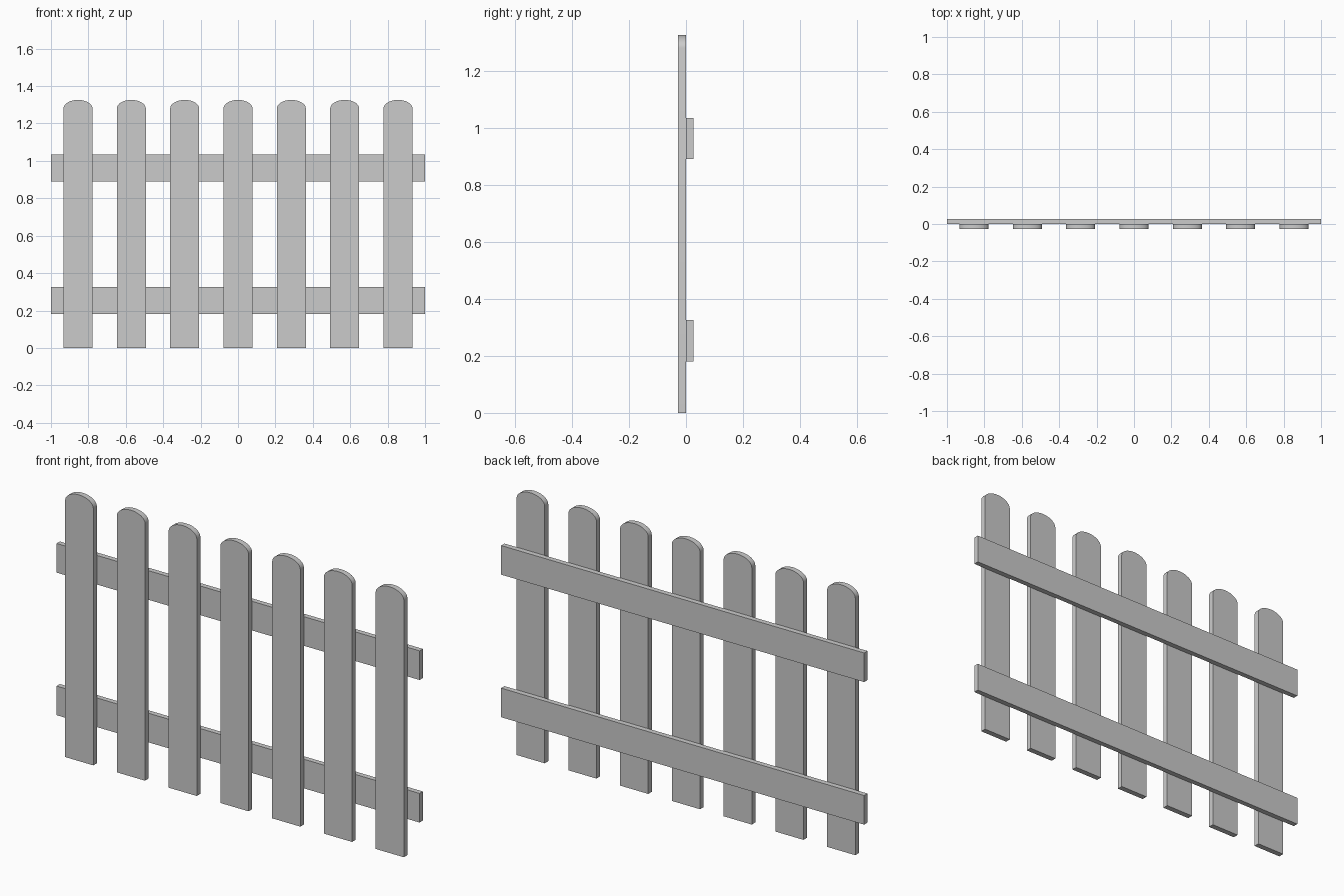
import bpy, bmesh, math

if "Cube" in bpy.data.objects:
    bpy.data.objects.remove(bpy.data.objects["Cube"])

Y_FRONT, Y_JOIN, Y_BACK = -0.0275, 0.0005, 0.0265


def extrude_profile(name, profile, y0, y1):
    """Solid made from an x-z outline, running from y0 to y1."""
    bm = bmesh.new()
    face = bm.faces.new([bm.verts.new((x, y0, z)) for x, z in profile])
    ext = bmesh.ops.extrude_face_region(bm, geom=[face])
    moved = [v for v in ext["geom"] if isinstance(v, bmesh.types.BMVert)]
    bmesh.ops.translate(bm, verts=moved, vec=(0, y1 - y0, 0))
    bmesh.ops.recalc_face_normals(bm, faces=bm.faces)
    mesh = bpy.data.meshes.new(name)
    bm.to_mesh(mesh)
    bm.free()
    obj = bpy.data.objects.new(name, mesh)
    bpy.context.collection.objects.link(obj)
    return obj


# Pickets: upright boards with rounded tops
HALF_W, SHOULDER, TOP, SEGMENTS = 0.0775, 1.28, 1.326, 16
outline = [(-HALF_W, 0), (HALF_W, 0)]
for i in range(SEGMENTS + 1):
    a = math.pi * i / SEGMENTS
    outline.append((HALF_W * math.cos(a), SHOULDER + (TOP - SHOULDER) * math.sin(a)))

for i in range(7):
    picket = extrude_profile(f"picket_{i + 1}", outline, Y_FRONT, Y_JOIN)
    picket.location.x = (i - 3) * 0.2852
    bpy.ops.object.select_all(action="DESELECT")
    picket.select_set(True)
    bpy.context.view_layer.objects.active = picket
    bpy.ops.object.shade_smooth_by_angle(angle=math.radians(40))

# Rails: two horizontal boards behind the pickets
for name, z0, z1 in (("lower_rail", 0.18, 0.325), ("upper_rail", 0.89, 1.035)):
    extrude_profile(name, [(-1, z0), (1, z0), (1, z1), (-1, z1)], Y_JOIN, Y_BACK)
